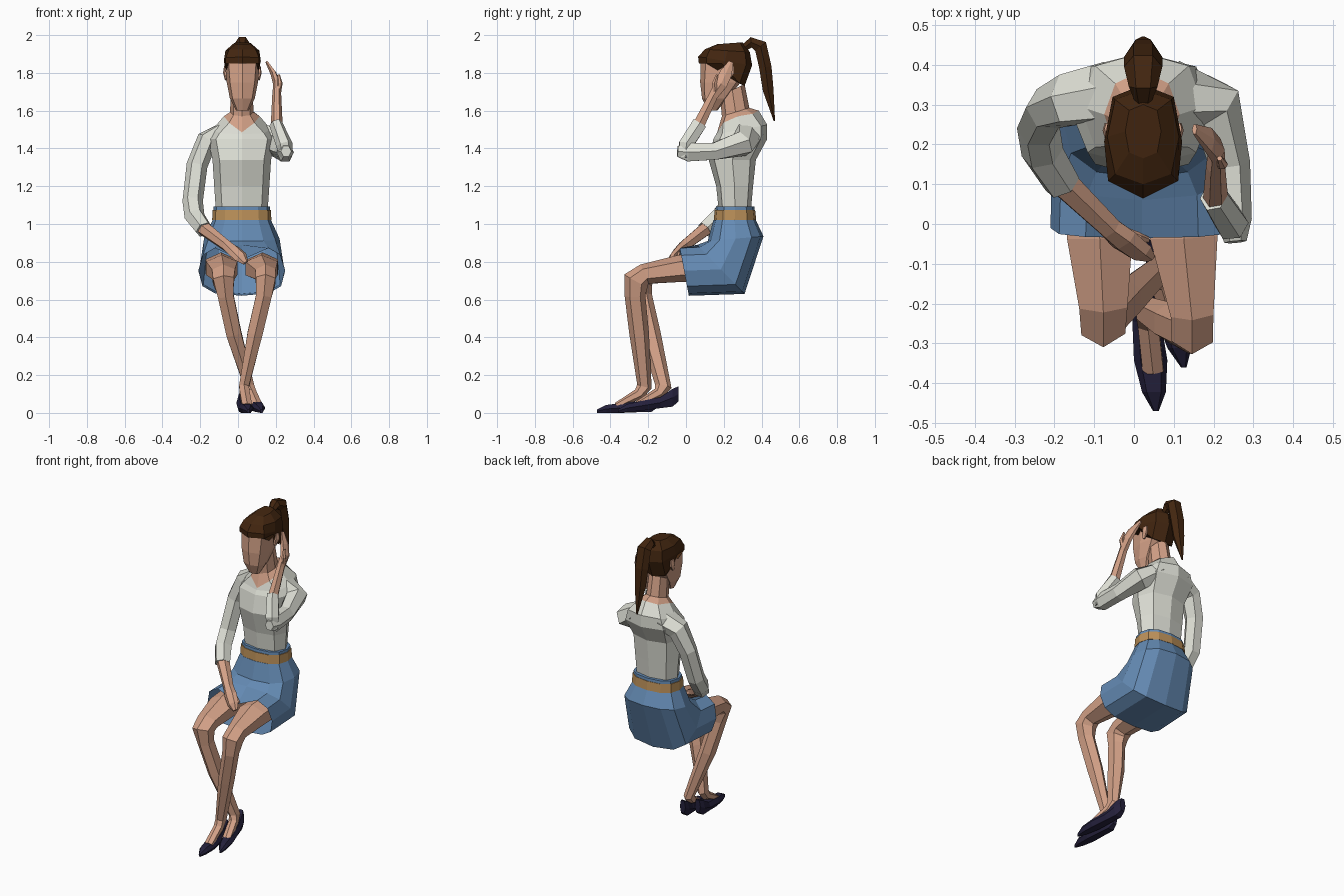
import bpy, bmesh, math
from mathutils import Vector

CX = 0.02  # body centre line


def material(name, rgb):
    m = bpy.data.materials.new(name)
    m.diffuse_color = (*rgb, 1)
    return m


SKIN = material("skin", (0.66, 0.36, 0.245))
SHIRT = material("off white shirt", (0.72, 0.73, 0.66))
BLUE = material("denim blue", (0.13, 0.26, 0.46))
TAN = material("tan belt", (0.50, 0.28, 0.10))
HAIR = material("dark brown hair", (0.055, 0.019, 0.005))
NAVY = material("navy shoe", (0.018, 0.015, 0.045))


def loft(name, rings, mat, cap_start=True, cap_end=True):
    """Skin a list of equal-length point rings with flat faces."""
    bm = bmesh.new()
    vs = [[bm.verts.new(p) for p in r] for r in rings]
    n = len(vs[0])
    for a, b in zip(vs, vs[1:]):
        for i in range(n):
            j = (i + 1) % n
            bm.faces.new((a[i], a[j], b[j], b[i]))
    if cap_start:
        bm.faces.new(vs[0])
    if cap_end:
        bm.faces.new(vs[-1])
    bmesh.ops.recalc_face_normals(bm, faces=bm.faces)
    me = bpy.data.meshes.new(name)
    bm.to_mesh(me)
    bm.free()
    me.materials.append(mat)
    ob = bpy.data.objects.new(name, me)
    bpy.context.collection.objects.link(ob)
    return ob


def spow(v, e):
    return math.copysign(abs(v) ** e, v)


def body_ring(front, back, w, n=10, e=0.8, cx=CX):
    """Ring spanning a front and a back (y, z) point, with half width w."""
    f, b = Vector((cx, *front)), Vector((cx, *back))
    mid, half = (f + b) / 2, (f - b) / 2
    out = []
    for i in range(n):
        a = 2 * math.pi * i / n
        out.append(mid + half * spow(math.cos(a), e) + Vector((w * spow(math.sin(a), e), 0, 0)))
    return out


def level(z, y0, y1, w, **k):
    return body_ring((y0, z), (y1, z), w, **k)


def limb(name, stops, mat, n=6, phase=0.0):
    """Tube through stops (x, y, z, radius across, radius deep)."""
    pts = [Vector(s[:3]) for s in stops]
    rings = []
    for i, s in enumerate(stops):
        t = Vector()
        if i > 0:
            t += (pts[i] - pts[i - 1]).normalized()
        if i < len(pts) - 1:
            t += (pts[i + 1] - pts[i]).normalized()
        t.normalize()
        u = (Vector((1, 0, 0)) - t * t.x).normalized()
        v = t.cross(u)
        angles = [phase + 2 * math.pi * k / n for k in range(n)]
        rings.append([pts[i] + u * s[3] * math.cos(a) + v * s[-1] * math.sin(a) for a in angles])
    return loft(name, rings, mat)


def shoe(name, tip, heel, lift):
    rings = []
    for t, w, z0, z1 in ((0, .007, 0, .018), (.15, .03, 0, .042), (.4, .042, 0, .052),
                         (.7, .036, .004, .062), (.9, .034, .006, .10), (1, .02, .03, .11)):
        x, y = (tip[i] + (heel[i] - tip[i]) * t for i in (0, 1))
        z0, z1, zm = z0 + lift * t, z1 + lift * t, (z0 + z1) / 2 + lift * t
        rings.append([(x - w * .6, y, z0), (x + w * .6, y, z0), (x + w, y, zm),
                      (x + w * .6, y, z1), (x - w * .6, y, z1), (x - w, y, zm)])
    return loft(name, rings, NAVY)


# Skirt bent over the lap, open at the hem
hem = body_ring((-.035, .885), (.015, .62), .23, n=12, e=.7)
hem[0].z -= .075
loft("skirt", [level(1.02, .145, .37, .155, n=12),
               body_ring((.115, .91), (.41, .935), .20, n=12),
               body_ring((.06, .89), (.31, .63), .225, n=12, e=.7), hem], BLUE, True, False)
loft("belt", [level(1.02, .147, .372, .157, n=12), level(1.075, .152, .366, .154, n=12)], TAN)
loft("waistband", [level(1.07, .156, .364, .15, n=12), level(1.093, .158, .362, .149, n=12)], BLUE)

# Shirt body with a V neckline, then neck rising from it
neckline = body_ring((.165, 1.485), (.385, 1.60), .095, n=8, e=1)
for i, dz in ((1, .034), (7, .034), (2, .028), (6, .028)):
    neckline[i].z += dz
loft("shirt_body", [level(1.085, .172, .345, .138, n=8), level(1.2, .16, .355, .146, n=8),
                    level(1.34, .12, .37, .155, n=8), level(1.45, .145, .43, .18, n=8),
                    body_ring((.16, 1.475), (.43, 1.525), .155, n=8), neckline],
     SHIRT, True, False)
loft("neck", [neckline, body_ring((.19, 1.57), (.335, 1.615), .062, n=8, e=1),
              body_ring((.18, 1.68), (.31, 1.74), .058, n=8, e=1)], SKIN)

# Head and ears
H = dict(n=8, e=.7, cx=.023)
loft("head", [level(1.60, .115, .165, .033, **H), level(1.665, .085, .22, .066, **H),
              level(1.75, .075, .29, .083, **H), level(1.85, .078, .32, .092, **H),
              level(1.91, .12, .30, .075, **H)], SKIN)
for side, label in ((-1, "left"), (1, "right")):
    x = .023 + side * .086
    limb("ear_" + label, [(x, .22, 1.765, .007, .012), (x + side * .005, .235, 1.80, .011, .022),
                          (x + side * .003, .24, 1.835, .008, .016)], SKIN)

# Hair cap with a pointed fringe, and ponytail
hairline = body_ring((.068, 1.85), (.31, 1.73), .095, **H)
brow = body_ring((.064, 1.885), (.35, 1.84), .098, **H)
for p in hairline:
    if p.y < .22:
        p.z = 1.85
for ring in (hairline, brow):
    for p, s in ((ring[1], 1), (ring[7], -1)):
        p.x, p.y = .023 + s * .088, .108
loft("hair_cap", [hairline, brow, body_ring((.10, 1.925), (.338, 1.91), .09, **H),
                  body_ring((.165, 1.952), (.30, 1.962), .045, **H)], HAIR)
limb("ponytail", [(.023, .305, 1.93, .02), (.023, .345, 1.962, .036, .032),
                  (.023, .395, 1.94, .048, .042), (.023, .42, 1.83, .048, .038),
                  (.023, .435, 1.71, .038, .033), (.023, .468, 1.545, .005, .004)], HAIR)

# Arm resting on the lap
limb("resting_sleeve", [(-.065, .33, 1.495, .05, .085), (-.165, .312, 1.44, .058, .07),
                        (-.217, .29, 1.31, .056), (-.24, .24, 1.12, .054),
                        (-.23, .18, 1.04, .054), (-.18, .10, .97, .047)], SHIRT)
limb("resting_hand", [(-.20, .125, .99, .041), (-.06, -.01, .885, .031),
                      (-.025, -.04, .86, .038, .024), (.015, -.07, .825, .036, .02),
                      (.04, -.085, .795, .016, .01)], SKIN)
limb("resting_thumb", [(-.03, -.02, .865, .015), (.01, -.035, .845, .015),
                       (.035, -.04, .825, .008)], SKIN)

# Raised arm with the hand beside the head
limb("raised_upper_sleeve", [(.10, .335, 1.49, .05, .085), (.205, .30, 1.425, .07, .072),
                             (.24, .15, 1.385, .052), (.25, .01, 1.38, .046, .056),
                             (.255, -.045, 1.385, .028, .032)], SHIRT)
limb("raised_lower_sleeve", [(.255, -.005, 1.35, .032), (.245, .00, 1.42, .044),
                             (.20, .07, 1.53, .036, .044)], SHIRT)
limb("raised_hand", [(.205, .06, 1.51, .032, .036), (.205, .145, 1.68, .024, .028),
                     (.207, .185, 1.74, .021, .038), (.188, .21, 1.795, .016, .038),
                     (.152, .238, 1.857, .007, .015)], SKIN)
limb("raised_thumb", [(.215, .155, 1.70, .014), (.222, .15, 1.745, .014),
                      (.215, .165, 1.79, .007)], SKIN)

# Crossed legs, each running into its foot
P = math.pi / 6
limb("left_leg", [(-.09, .14, .775, .095, .075), (-.086, -.03, .765, .095, .072),
                  (-.077, -.20, .735, .07, .055), (-.077, -.245, .70, .064, .07),
                  (-.065, -.235, .62, .048, .055), (-.022, -.19, .42, .046, .056),
                  (.06, -.12, .14, .03, .044), (.07, -.145, .105, .03, .03),
                  (.10, -.26, .045, .03, .016)], SKIN, phase=P)
limb("right_leg", [(.13, .14, .775, .095, .075), (.125, -.03, .765, .098, .072),
                   (.146, -.22, .735, .062, .055), (.146, -.265, .70, .06, .07),
                   (.137, -.27, .62, .048, .055), (.09, -.248, .42, .046, .052),
                   (.032, -.22, .14, .03, .04), (.036, -.25, .10, .03, .03),
                   (.048, -.37, .038, .03, .016)], SKIN, phase=P)

# Flat shoes
shoe("left_shoe", (.125, -.36), (.052, -.04), .03)
shoe("right_shoe", (.055, -.47), (.022, -.15), 0)
